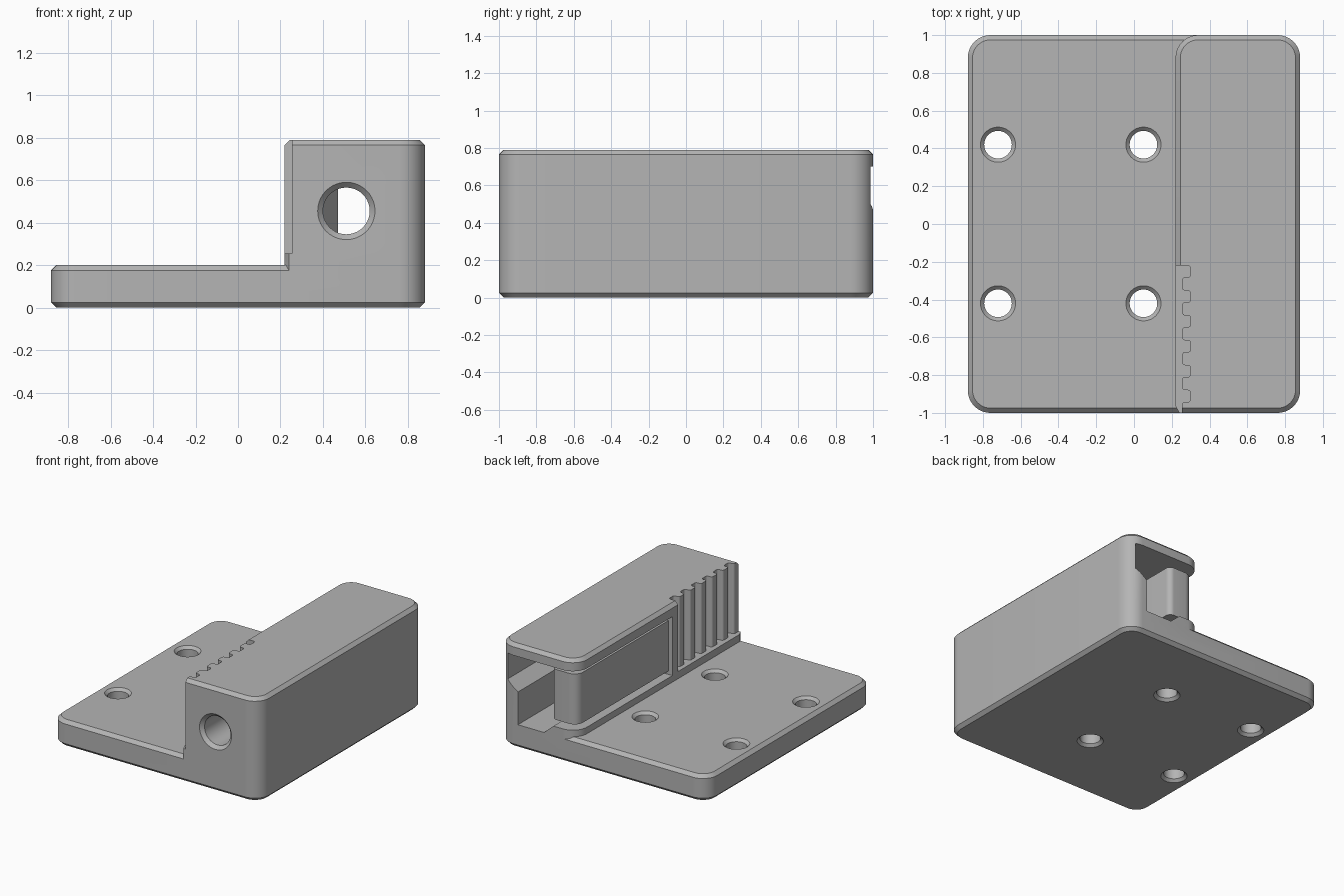
import bpy
import bmesh
import math
from mathutils import Vector

cube = bpy.data.objects.get("Cube")
if cube:
    bpy.data.objects.remove(cube, do_unlink=True)

CHAMFER = 0.025
grey = bpy.data.materials.new("plain grey")
grey.use_nodes = True
colour = (0.46, 0.46, 0.46, 1)
grey.diffuse_color = colour
grey.node_tree.nodes["Principled BSDF"].inputs["Base Color"].default_value = colour


def finish(name, bm):
    bmesh.ops.recalc_face_normals(bm, faces=bm.faces)
    mesh = bpy.data.meshes.new(name)
    bm.to_mesh(mesh)
    bm.free()
    mesh.materials.append(grey)
    ob = bpy.data.objects.new(name, mesh)
    bpy.context.collection.objects.link(ob)
    return ob


def rounded(corners, steps=10):
    """Replace right-angled corners (a, b, radius) by arcs."""
    pts = []
    for i, (a, b, r) in enumerate(corners):
        p = Vector((a, b))
        if r == 0:
            pts.append(p)
            continue
        d1 = (Vector(corners[i - 1][:2]) - p).normalized()
        d2 = (Vector(corners[(i + 1) % len(corners)][:2]) - p).normalized()
        for k in range(steps + 1):
            t = math.pi / 2 * k / steps
            pts.append(p + r * (d1 * (1 - math.sin(t)) + d2 * (1 - math.cos(t))))
    return pts


def prism(name, corners, low, high, along="z", top=0, bottom=0, steps=10):
    """Extrude an outline, with optional chamfers around its two caps."""
    bm = bmesh.new()
    pts = rounded(corners, steps)
    rings = []
    for h in (low, high):
        rings.append([bm.verts.new((p.x, p.y, h) if along == "z" else (p.x, h, p.y)) for p in pts])
    caps = [bm.faces.new(ring) for ring in rings]
    n = len(pts)
    for i in range(n):
        j = (i + 1) % n
        bm.faces.new((rings[0][i], rings[0][j], rings[1][j], rings[1][i]))
    bmesh.ops.recalc_face_normals(bm, faces=bm.faces)
    for cap, size in zip(caps, (bottom, top)):
        if size:
            bmesh.ops.bevel(bm, geom=list(cap.edges), offset=size, segments=1, affect="EDGES")
    return finish(name, bm)


def bore(name, rings, a, b, along="z", sides=40):
    """Round cutter from (height, radius) rings."""
    bm = bmesh.new()
    loops = []
    for h, r in rings:
        loop = []
        for k in range(sides):
            t = math.tau * k / sides
            u, v = a + r * math.cos(t), b + r * math.sin(t)
            loop.append(bm.verts.new((u, v, h) if along == "z" else (u, h, v)))
        loops.append(loop)
    bm.faces.new(loops[0])
    bm.faces.new(loops[-1])
    for lo, hi in zip(loops, loops[1:]):
        for i in range(sides):
            j = (i + 1) % sides
            bm.faces.new((lo[i], lo[j], hi[j], hi[i]))
    return finish(name, bm)


def combine(ob, other, operation):
    mod = ob.modifiers.new("combine", "BOOLEAN")
    mod.operation = operation
    mod.solver = "EXACT"
    mod.object = other
    bpy.context.view_layer.objects.active = ob
    bpy.ops.object.modifier_apply(modifier=mod.name)
    bpy.data.objects.remove(other, do_unlink=True)


# Mounting plate
R = 0.12
body = prism("body", [(-.88, -1, R), (.88, -1, R), (.88, 1, R), (-.88, 1, R)],
             0, 0.2, top=CHAMFER, bottom=CHAMFER)

# Tall block along the side, cornered at the front and rounded at the back
block = prism("block", [(.24, -1, 0), (.88, -1, R), (.88, 1, R), (.22, 1, R), (.22, -.965, 0)],
              0.1, 0.79, top=CHAMFER)
combine(body, block, "UNION")

# Belt teeth on the front half of the block
outline = [(.1, -1.1, 0), (.255, -1.1, 0)]
for i in reversed(range(6)):
    y = -0.22 - 0.132 * i
    outline += [(.255, y - .062, .015), (.3, y - .062, .015), (.3, y, .015)]
    outline.append((.255, y, .015) if i else (.1, y, 0))
combine(body, prism("tooth_cutter", outline, 0.255, 0.9, steps=4), "DIFFERENCE")

# Chamber open to the back and the inner side
chamber = [(.1, .25), (.42, .25), (.5, .18), (.72, .18),
           (.72, .43), (.815, .5), (.815, .7), (.1, .7)]
combine(body, prism("chamber_cutter", [(a, b, 0) for a, b in chamber], -0.15, 1.1, along="y"),
        "DIFFERENCE")

# Chamfered screw holes through the plate
for x in (-.72, .05):
    for y in (-.42, .42):
        rings = [(-.02, .113), (.02, .073), (.18, .073), (.22, .113)]
        combine(body, bore("hole_cutter", rings, x, y), "DIFFERENCE")

# Chamfered bore in the front of the block
combine(body, bore("bore_cutter", [(-1.02, .155), (-.975, .11), (-.1, .11)], .51, .455, along="y"),
        "DIFFERENCE")

# Spring clip inside the chamber, with a thick rounded end
clip = prism("clip_arm", [(.255, -.2, 0), (.37, -.2, 0), (.37, .45, 0), (.47, .6, 0),
                          (.47, .95, .04), (.255, .95, .07)], 0.275, 0.66)

for ob in (body, clip):
    bpy.ops.object.select_all(action="DESELECT")
    ob.select_set(True)
    bpy.context.view_layer.objects.active = ob
    bpy.ops.object.shade_smooth_by_angle(angle=math.radians(30))
